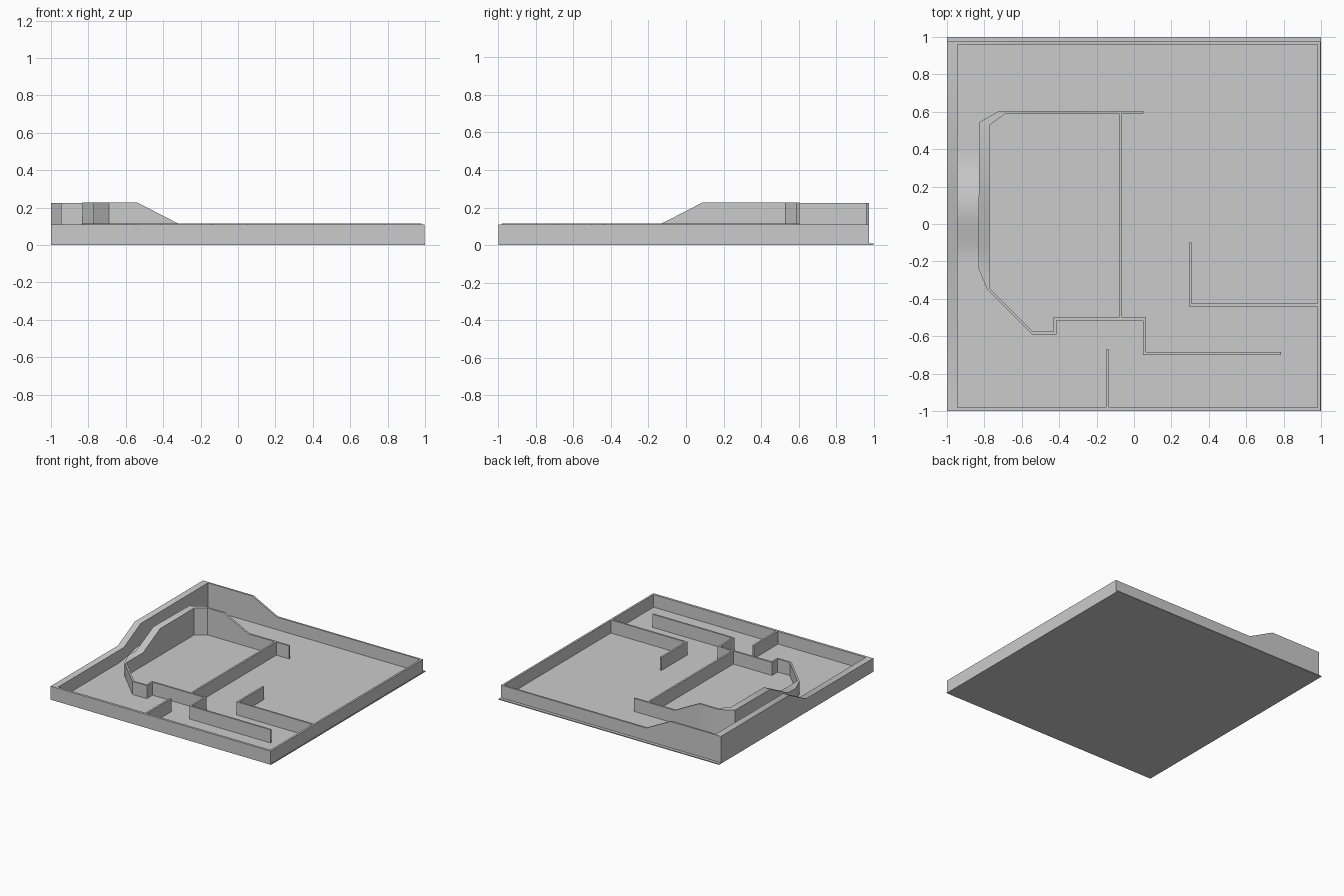
import bpy, bmesh, math

if "Cube" in bpy.data.objects:
    bpy.data.objects.remove(bpy.data.objects["Cube"])

grey = bpy.data.materials.new("light grey")
grey.use_nodes = True
COLOUR = (0.6, 0.6, 0.6, 1)
grey.diffuse_color = COLOUR
grey.node_tree.nodes["Principled BSDF"].inputs["Base Color"].default_value = COLOUR

FLOOR = 0.008
RISE = 0.113                       # extra wall height in the back corner
SLOPE_X = (-0.54, -0.32)           # slope along the back
SLOPE_Y = (-0.13, 0.09)            # slope along the side


def clamp(t):
    return max(0.0, min(1.0, t))


def top_height(x, y, base):
    """Walls climb towards the back corner on the -x side."""
    along_y = clamp((y - SLOPE_Y[0]) / (SLOPE_Y[1] - SLOPE_Y[0]))
    along_x = clamp((SLOPE_X[1] - x) / (SLOPE_X[1] - SLOPE_X[0]))
    return base + RISE * min(along_x, along_y)


def finish(name, bm):
    bmesh.ops.recalc_face_normals(bm, faces=bm.faces[:])
    mesh = bpy.data.meshes.new(name)
    bm.to_mesh(mesh)
    bm.free()
    mesh.materials.append(grey)
    obj = bpy.data.objects.new(name, mesh)
    bpy.context.collection.objects.link(obj)
    bpy.ops.object.select_all(action='DESELECT')
    obj.select_set(True)
    bpy.context.view_layer.objects.active = obj
    bpy.ops.object.shade_smooth_by_angle(angle=math.radians(32))
    return obj


def prism(outline, z0, z1):
    bm = bmesh.new()
    face = bm.faces.new([bm.verts.new((x, y, z0)) for x, y in outline])
    ext = bmesh.ops.extrude_face_region(bm, geom=[face], use_keep_orig=True)
    for v in ext["geom"]:
        if isinstance(v, bmesh.types.BMVert):
            v.co.z = z1
    return bm


def rect(x0, x1, y0, y1):
    return [(x0, y0), (x1, y0), (x1, y1), (x0, y1)]


def wall(name, outline, base):
    bm = prism(outline, FLOOR / 2, base)
    cuts = [((x, 0, 0), (1, 0, 0)) for x in SLOPE_X] + [((0, y, 0), (0, 1, 0)) for y in SLOPE_Y]
    for co, no in cuts:
        bmesh.ops.bisect_plane(bm, geom=bm.verts[:] + bm.edges[:] + bm.faces[:],
                               plane_co=co, plane_no=no)
    for v in bm.verts:
        if v.co.z > base - 0.001:
            v.co.z = top_height(v.co.x, v.co.y, base)
    finish(name, bm)


# Floor plate
finish("floor_plate", prism(rect(-1, 1, -1, 1), 0, FLOOR))

# Outer walls
LOW = 0.111
wall("side_wall_right", rect(-1, -0.945, -1, 0.975), LOW)
wall("side_wall_left", rect(0.98, 0.996, -1, 0.975), LOW)
wall("front_wall", rect(-0.945, 0.98, -1, -0.98), LOW)
wall("back_wall", rect(-0.945, 0.98, 0.96, 0.975), LOW)

# Winding inner wall
INNER = 0.115
wall("winding_wall", [
    (0.05, 0.605), (-0.72, 0.605), (-0.825, 0.545), (-0.835, -0.23), (-0.785, -0.35),
    (-0.545, -0.59), (-0.415, -0.59), (-0.415, -0.515), (0.048, -0.515), (0.048, -0.7),
    (0.785, -0.7), (0.785, -0.685), (0.063, -0.685), (0.063, -0.5), (-0.43, -0.5),
    (-0.43, -0.575), (-0.54, -0.575), (-0.77, -0.345), (-0.77, 0.53), (-0.69, 0.588),
    (0.05, 0.59)], INNER)

# Straight partitions
wall("long_partition", rect(-0.08, -0.065, -0.5, 0.59), INNER)
wall("short_partition", rect(-0.15, -0.135, -0.98, -0.67), INNER)
wall("hook_partition", [(0.98, -0.44), (0.98, -0.425), (0.308, -0.425), (0.308, -0.1),
                        (0.293, -0.1), (0.293, -0.44)], INNER)

# Smooth low hump in the narrow lane
START, END, STEPS, HEIGHT = -0.2, 0.39, 24, 0.045
bm = bmesh.new()
rows = []
for i in range(STEPS + 1):
    t = i / STEPS
    z = FLOOR + HEIGHT * (1 - math.cos(2 * math.pi * t)) / 2
    y = START + (END - START) * t
    rows.append([bm.verts.new((x, y, z)) for x in (-0.95, -0.82)])
for a, b in zip(rows, rows[1:]):
    bm.faces.new((a[0], a[1], b[1], b[0]))
hump = finish("lane_hump", bm)
if hump.data.polygons[0].normal.z < 0:
    hump.data.flip_normals()
